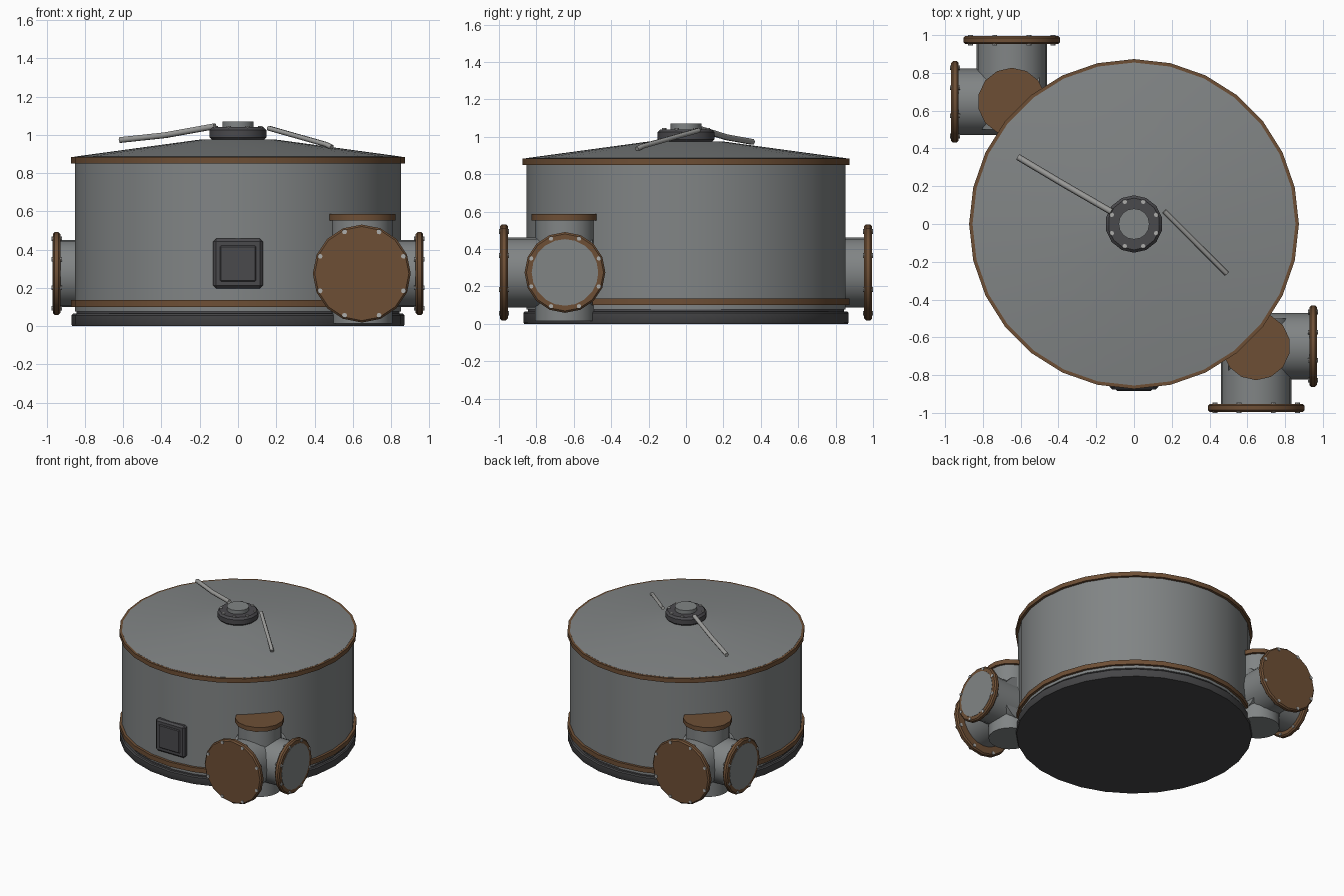
import bpy, bmesh, math
from mathutils import Vector, Matrix

if "Cube" in bpy.data.objects:
    bpy.data.objects.remove(bpy.data.objects["Cube"])


def material(name, rgb):
    m = bpy.data.materials.new(name)
    m.diffuse_color = (*rgb, 1)
    m.use_nodes = True
    m.node_tree.nodes["Principled BSDF"].inputs["Base Color"].default_value = m.diffuse_color
    return m


STEEL = material("steel grey", (0.22, 0.233, 0.235))
RUST = material("rust brown", (0.155, 0.078, 0.036))
DARK = material("dark grey", (0.068, 0.067, 0.073))
BASE = material("base grey", (0.06, 0.06, 0.063))
BOLT = material("bolt grey", (0.42, 0.42, 0.41))
ROD = material("pale metal", (0.33, 0.33, 0.32))


def finish(bm, name, mat, matrix=Matrix()):
    bmesh.ops.recalc_face_normals(bm, faces=bm.faces)
    bm.transform(matrix)
    me = bpy.data.meshes.new(name)
    bm.to_mesh(me)
    bm.free()
    me.materials.append(mat)
    ob = bpy.data.objects.new(name, me)
    bpy.context.collection.objects.link(ob)
    bpy.ops.object.select_all(action='DESELECT')
    ob.select_set(True)
    bpy.context.view_layer.objects.active = ob
    bpy.ops.object.shade_smooth_by_angle(angle=math.radians(32))
    return ob


def lathe(name, profile, n, mat, matrix=Matrix()):
    """Capped solid turned from (radius, height) points."""
    bm = bmesh.new()
    rings = [[bm.verts.new((r * math.sin(2 * math.pi * i / n), r * math.cos(2 * math.pi * i / n), z))
              for i in range(n)] for r, z in profile]
    for a, b in zip(rings, rings[1:]):
        for i in range(n):
            j = (i + 1) % n
            bm.faces.new((a[i], a[j], b[j], b[i]))
    bm.faces.new(rings[0])
    bm.faces.new(rings[-1])
    return finish(bm, name, mat, matrix)


def rounded(r, z0, z1, b):
    """Disc profile with chamfered rims."""
    return [(r - b, z0), (r, z0 + b), (r, z1 - b), (r - b, z1)]


def bolts(name, radius, z0, z1, size, matrix=Matrix()):
    bm = bmesh.new()
    for i in range(8):
        a = math.radians(22.5 + 45 * i)
        bmesh.ops.create_cone(bm, cap_ends=True, segments=8, radius1=size, radius2=size, depth=z1 - z0,
                              matrix=Matrix.Translation((radius * math.cos(a), radius * math.sin(a), (z0 + z1) / 2)))
    finish(bm, name, BOLT, matrix)


def plate(name, x, y, z, mat, bevel):
    """Box given by its (min, max) ranges, with bevelled edges."""
    bm = bmesh.new()
    bmesh.ops.create_cube(bm, size=1)
    for v in bm.verts:
        v.co = Vector([(lo + hi) / 2 + c * (hi - lo) for c, (lo, hi) in zip(v.co, (x, y, z))])
    bmesh.ops.bevel(bm, geom=bm.edges[:], offset=bevel, segments=1, affect='EDGES')
    finish(bm, name, mat)


def rod(name, points, radius):
    cu = bpy.data.curves.new(name, 'CURVE')
    cu.dimensions = '3D'
    cu.bevel_depth = radius
    cu.bevel_resolution = 1
    cu.use_fill_caps = True
    sp = cu.splines.new('POLY')
    sp.points.add(len(points) - 1)
    for p, co in zip(sp.points, points):
        p.co = (*co, 1)
    cu.materials.append(ROD)
    bpy.context.collection.objects.link(bpy.data.objects.new(name, cu))


# Tank body
N = 28
lathe("base_plinth", [(0.865, 0), (0.87, 0.008), (0.87, 0.057), (0.862, 0.065)], N, BASE)
lathe("plinth_seam", [(0.845, 0.06), (0.845, 0.08)], N, DARK)
lathe("tank_wall", [(0.853, 0.078), (0.853, 0.87)], N, STEEL)
lathe("lower_band", [(0.873, 0.1), (0.873, 0.137)], N, RUST)
lathe("upper_band", [(0.873, 0.85), (0.873, 0.885)], N, RUST)
lathe("roof", [(0.855, 0.87), (0.855, 0.886), (0.2, 0.975)], N, STEEL)

# Roof hatch
lathe("hatch_collar", rounded(0.152, 0.972, 1.04, 0.015), 14, DARK)
lathe("hatch_plug", [(0.082, 1.03), (0.082, 1.07)], 16, STEEL)
bolts("hatch_bolts", 0.127, 1.02, 1.046, 0.012)

# Roof rods
rod("long_rod", [(-0.12, 0.065, 1.045), (-0.38, 0.215, 0.998), (-0.615, 0.355, 0.973)], 0.017)
rod("short_rod", [(0.16, 0.068, 1.035), (0.46, -0.232, 0.95), (0.49, -0.262, 0.935)], 0.014)

# Control panel on the front
plate("panel_frame", (-0.13, 0.13), (-0.876, -0.8), (0.198, 0.457), DARK, 0.014)
plate("panel_cover", (-0.094, 0.094), (-0.885, -0.85), (0.234, 0.421), DARK, 0.006)

# Pipe junctions: one, and its half-turn copy
CX, CZ = 0.647, 0.275
for side, turn in (("front", 0), ("back", math.pi)):
    spin = Matrix.Rotation(turn, 4, 'Z')
    centre = spin @ Matrix.Translation((CX, -CX, 0))
    out_y = spin @ Matrix.Translation((CX, 0, CZ)) @ Matrix.Rotation(math.pi / 2, 4, 'X')
    out_x = spin @ Matrix.Translation((0, -CX, CZ)) @ Matrix.Rotation(math.pi / 2, 4, 'Y')

    lathe(side + "_vertical_pipe", [(0.16, 0.015), (0.16, 0.56)], 20, STEEL, centre)
    lathe(side + "_top_flange", [(0.18, 0.552), (0.18, 0.587)], 14, RUST, centre)

    lathe(side + "_main_pipe", [(0.187, 0.5), (0.187, 0.96)], 20, STEEL, out_y)
    lathe(side + "_main_flange", rounded(0.256, 0.952, 0.995, 0.01), 16, RUST, out_y)
    bolts(side + "_main_bolts", 0.236, 0.945, 1.0, 0.013, out_y)

    lathe(side + "_side_pipe", [(0.175, 0.5), (0.175, 0.94)], 20, STEEL, out_x)
    lathe(side + "_side_flange", rounded(0.216, 0.928, 0.968, 0.01), 16, RUST, out_x)
    lathe(side + "_side_cover", [(0.178, 0.95), (0.178, 0.97)], 20, STEEL, out_x)
    bolts(side + "_side_bolts", 0.196, 0.921, 0.974, 0.012, out_x)
